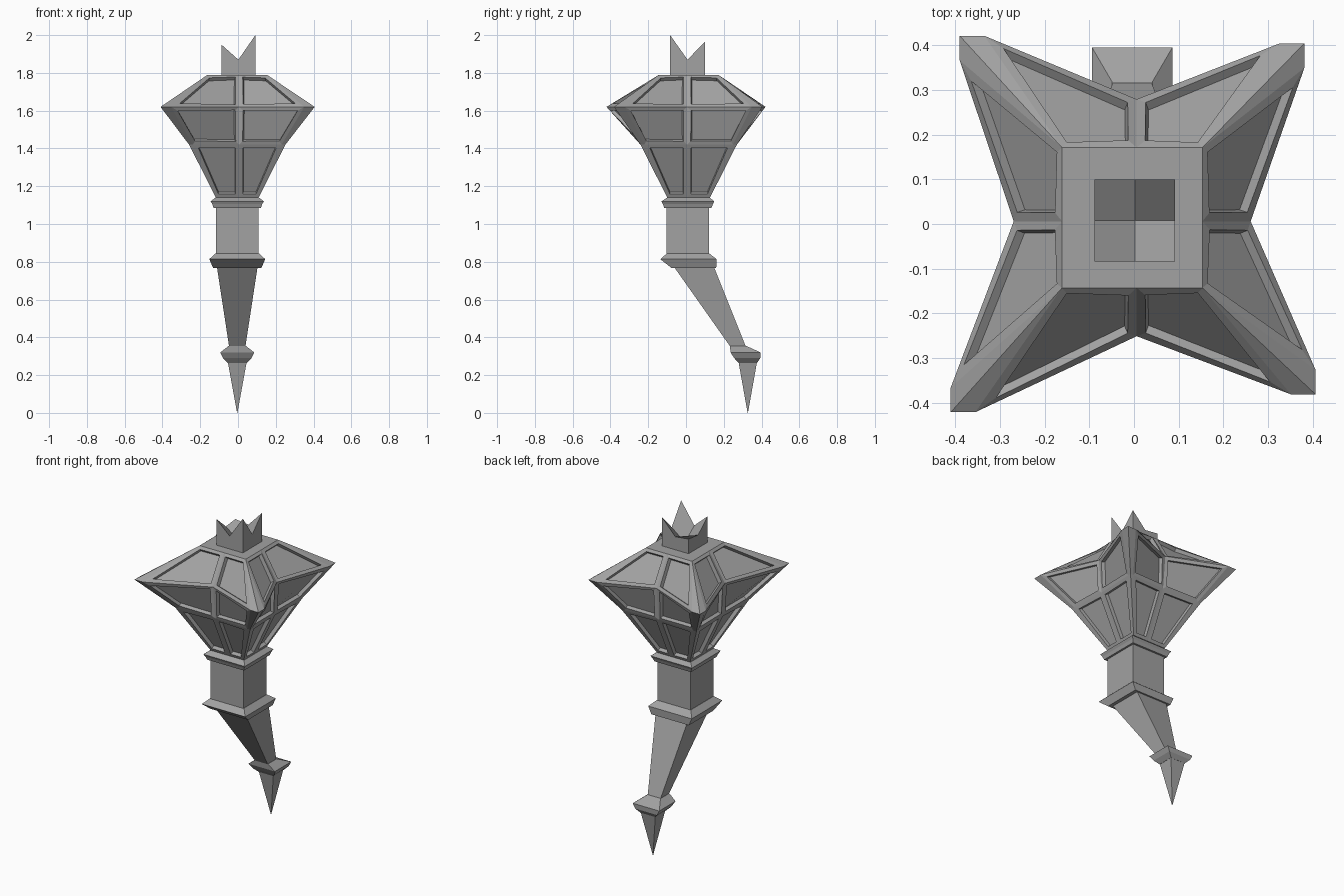
import bpy, bmesh
from mathutils import Vector, Matrix
from math import pi

if "Cube" in bpy.data.objects:
    bpy.data.objects.remove(bpy.data.objects["Cube"], do_unlink=True)

GREY = 0.36
stone = bpy.data.materials.new("stone_grey")
stone.use_nodes = True
stone.diffuse_color = (GREY, GREY, GREY, 1)
stone.node_tree.nodes["Principled BSDF"].inputs["Base Color"].default_value = (GREY, GREY, GREY, 1)


def finish(bm, name):
    bmesh.ops.recalc_face_normals(bm, faces=bm.faces)
    mesh = bpy.data.meshes.new(name)
    bm.to_mesh(mesh)
    bm.free()
    mesh.materials.append(stone)
    obj = bpy.data.objects.new(name, mesh)
    bpy.context.collection.objects.link(obj)
    return obj


def bridge(bm, lower, upper):
    n = len(lower)
    return [bm.faces.new((lower[i], lower[(i + 1) % n], upper[(i + 1) % n], upper[i]))
            for i in range(n)]


def column(name, sections):
    """Rectangular loft; each section is (z, half width, front y, back y)."""
    bm = bmesh.new()
    rings = []
    for z, w, y0, y1 in sections:
        rings.append([bm.verts.new((x - 0.004, y, z))
                      for x, y in ((-w, y0), (w, y0), (w, y1), (-w, y1))])
    for a, b in zip(rings, rings[1:]):
        bridge(bm, a, b)
    bm.faces.new(rings[0])
    bm.faces.new(rings[-1])
    bmesh.ops.remove_doubles(bm, verts=bm.verts, dist=0.0005)
    return finish(bm, name)


# Handle, from the pointed foot up to the neck
column("foot_spike", [(0, 0.001, 0.326, 0.328), (0.27, 0.05, 0.278, 0.376)])
column("foot_collar", [(0.265, 0.05, 0.278, 0.376), (0.29, 0.075, 0.255, 0.393),
                       (0.32, 0.09, 0.236, 0.395), (0.355, 0.045, 0.232, 0.318)])
column("bent_handle", [(0.35, 0.043, 0.235, 0.317), (0.775, 0.108, -0.065, 0.147)])
column("lower_collar", [(0.768, 0.128, -0.078, 0.16), (0.814, 0.148, -0.136, 0.162),
                        (0.845, 0.115, -0.1, 0.122)])
column("grip", [(0.84, 0.113, -0.102, 0.123), (1.09, 0.113, -0.102, 0.123)])
column("upper_collar", [(1.085, 0.125, -0.115, 0.135), (1.105, 0.132, -0.122, 0.142),
                        (1.12, 0.141, -0.13, 0.15), (1.14, 0.115, -0.1, 0.125)])

# Star-shaped head: (z, corner reach, ridge thickness, middle reach)
levels = [(1.14, 0.113, 0, 0.113), (1.42, 0.255, 0.02, 0.245),
          (1.62, 0.41, 0.055, 0.265), (1.79, 0.157, 0, 0.157)]
tip_shift = [(-0.025, -0.02), (0.024, -0.003), (0.004, -0.025), (0, 0.015)]
bm = bmesh.new()
rings = []
for level, (z, h, t, m) in enumerate(levels):
    ring = []
    for k in range(4):
        turn = Matrix.Rotation(k * pi / 2, 3, 'Z')
        for j, p in enumerate(((h, h - t), (h, h), (h - t, h), (0, m))):
            v = turn @ Vector((*p, z)) + Vector((-0.004, 0.014, 0))
            if level == 2 and j < 3:
                v += Vector((*tip_shift[k], 0))
            if j == 3:  # ribs sit slightly off centre along each side
                v += Vector((0.01, 0, 0) if k % 2 == 0 else (0, -0.008, 0))
            ring.append(bm.verts.new(v))
    rings.append(ring)
panels = []
for a, b in zip(rings, rings[1:]):
    panels += [f for i, f in enumerate(bridge(bm, a, b)) if i % 4 in (2, 3)]
bm.faces.new(rings[0])
bm.faces.new(rings[-1])
bmesh.ops.remove_doubles(bm, verts=bm.verts, dist=0.0005)
bmesh.ops.recalc_face_normals(bm, faces=bm.faces)

# Recessed panels
panels = [f for f in panels if f.is_valid]
bmesh.ops.inset_individual(bm, faces=panels, thickness=0.02, use_even_offset=True)
bmesh.ops.inset_individual(bm, faces=panels, thickness=0.002, depth=-0.022, use_even_offset=True)
finish(bm, "star_head")

# Crown: a square block with uneven corner peaks and a sunken middle
peaks = {(-1, -1): 1.95, (1, -1): 2.0, (1, 1): 1.965, (-1, 1): 1.88}
bm = bmesh.new()
outline = [(-1, -1), (0, -1), (1, -1), (1, 0), (1, 1), (0, 1), (-1, 1), (-1, 0)]
bottom = [bm.verts.new((0.002 + x * 0.09, 0.008 + y * 0.092, 1.785)) for x, y in outline]
top = [bm.verts.new((0.002 + x * 0.09, 0.008 + y * 0.092, peaks.get((x, y), 1.87)))
       for x, y in outline]
middle = bm.verts.new((0.002, 0.008, 1.8))
bridge(bm, bottom, top)
bm.faces.new(bottom)
for i in range(0, 8, 2):
    bm.faces.new((top[i - 1], top[i], top[(i + 1) % 8], middle))
finish(bm, "crown")
